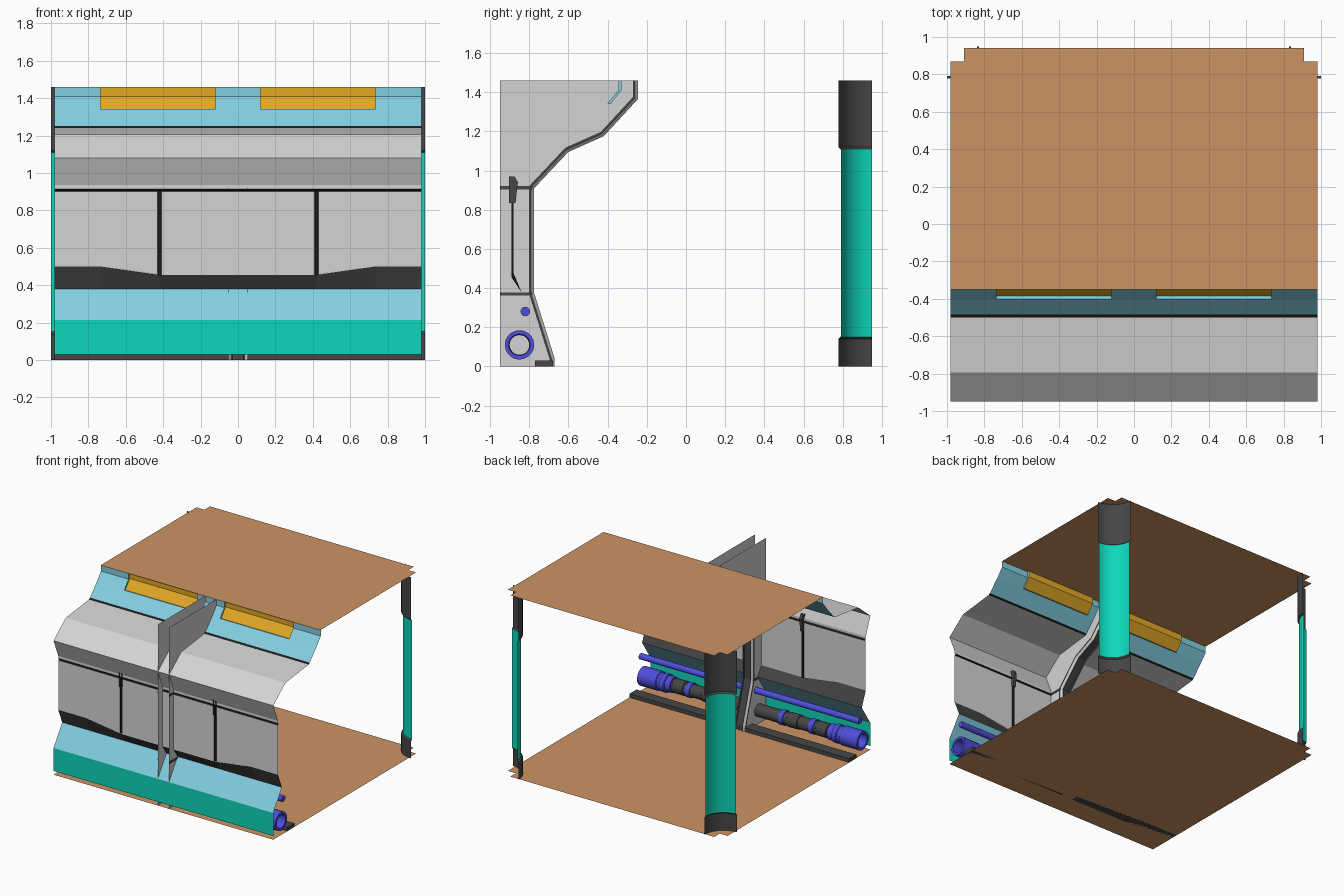
import bpy, bmesh, math
from mathutils import Vector

cube = bpy.data.objects.get("Cube")
if cube:
    bpy.data.objects.remove(cube, do_unlink=True)


def material(name, *rgb):
    lin = [(c / 255 / 12.92) if c < 11 else ((c / 255 + 0.055) / 1.055) ** 2.4 for c in rgb]
    m = bpy.data.materials.new(name)
    m.use_nodes = True
    m.diffuse_color = (*lin, 1)
    m.node_tree.nodes["Principled BSDF"].inputs["Base Color"].default_value = (*lin, 1)
    return m


GREY = material("light grey", 212, 212, 212)
DARK = material("dark grey", 70, 70, 70)
BLACK = material("black", 30, 30, 32)
BLUE = material("pale blue", 132, 207, 226)
GREEN = material("teal green", 14, 214, 186)
AMBER = material("amber", 225, 168, 38)
VIOLET = material("violet blue", 78, 78, 220)
TAN = material("tan", 204, 148, 100)

W = 0.98       # half width of the wall
H = 1.46       # ceiling height
ROOM = Vector((0, 0, 0.7))


def finish(name, bm, mat, inward=True, smooth=False):
    """Turn a bmesh into an object; open sheets face the room."""
    bm.normal_update()
    if inward:
        for f in bm.faces:
            if f.normal.dot(ROOM - f.calc_center_median()) < 0:
                f.normal_flip()
    else:
        bmesh.ops.recalc_face_normals(bm, faces=bm.faces)
    for f in bm.faces:
        f.smooth = smooth
    me = bpy.data.meshes.new(name)
    bm.to_mesh(me)
    bm.free()
    me.materials.append(mat)
    ob = bpy.data.objects.new(name, me)
    bpy.context.collection.objects.link(ob)
    if smooth:
        bpy.ops.object.select_all(action='DESELECT')
        ob.select_set(True)
        bpy.context.view_layer.objects.active = ob
        bpy.ops.object.shade_smooth_by_angle(angle=math.radians(35))
    return ob


def loft(name, mat, rails, closed=False, **kw):
    """Quads between successive rails of equal length."""
    bm = bmesh.new()
    rows = [[bm.verts.new(p) for p in r] for r in rails]
    for a, b in zip(rows, rows[1:]):
        n = len(a)
        for i in range(n if closed else n - 1):
            j = (i + 1) % n
            bm.faces.new((a[i], a[j], b[j], b[i]))
    return finish(name, bm, mat, **kw)


def polygon(name, mat, points, **kw):
    bm = bmesh.new()
    bm.faces.new([bm.verts.new(p) for p in points])
    return finish(name, bm, mat, **kw)


def strip(name, mat, profile, x0=-W, x1=W):
    """Sheet with a (y, z) profile swept across x."""
    return loft(name, mat, [[(x0, y, z), (x1, y, z)] for y, z in profile])


def box(name, mat, lo, hi):
    bm = bmesh.new()
    bmesh.ops.create_cube(bm, size=1)
    for v in bm.verts:
        v.co = [(a + b) / 2 + c * (b - a) for a, b, c in zip(lo, hi, v.co)]
    return finish(name, bm, mat, inward=False)


def tube(name, mat, y, z, profile, sides=20):
    """Pipe along x from (x, radius) pairs."""
    rails = []
    for x, r in profile:
        angles = [2 * math.pi * i / sides for i in range(sides)]
        rails.append([(x, y + r * math.cos(a), z + r * math.sin(a)) for a in angles])
    return loft(name, mat, rails, closed=True, inward=False, smooth=True)


# Floor and ceiling sheets with notched rear corners
for name, z, front in (("floor", 0, -0.95), ("ceiling", H, -0.35)):
    half = [(W, front), (W, 0.87), (0.91, 0.87), (0.91, 0.94)]
    ring = half + [(-x, y) for x, y in reversed(half)]
    polygon(name, TAN, [(x, y, z) for x, y in ring])

# Wall bands from bottom to top
DOOR = -0.89
strip("lower_wall", GREEN, [(-0.95, 0.03), (-0.95, 0.215)])
strip("lower_slope", BLUE, [(-0.95, 0.215), (-0.84, 0.38)])
edge = [(-W, 0.5), (-0.735, 0.5), (-0.42, 0.455), (0.42, 0.455), (0.735, 0.5), (W, 0.5)]
loft("door_sill", DARK, [[(x, -0.84, 0.38) for x, z in edge],
                         [(x, DOOR, z) for x, z in edge]])
strip("door_top_seam", BLACK, [(DOOR, 0.9), (DOOR + 0.01, 0.905), (DOOR, 0.915)])
strip("locker_wall", GREY, [(DOOR, 0.915), (DOOR, 0.935), (-0.95, 1.08),
                            (-0.795, 1.205), (-0.5, 1.24)])
strip("locker_seam", BLACK, [(-0.5, 1.24), (-0.485, 1.25)])

# Three doors, seams and latches
loft("middle_door", GREY, [[(s * 0.41, DOOR, z) for s in (-1, 1)] for z in (0.455, 0.9)])
for s, side in ((1, "left"), (-1, "right")):
    bottom = [(0.43, 0.457), (0.735, 0.5), (W, 0.5)]
    loft(side + "_door", GREY, [[(s * x, DOOR, z) for x, z in bottom],
                                [(s * x, DOOR, 0.9) for x, z in bottom]])
    seam = [(0.41, DOOR), (0.413, DOOR + 0.01), (0.427, DOOR + 0.01), (0.43, DOOR)]
    loft(side + "_door_seam", BLACK, [[(s * x, y, z) for x, y in seam] for z in (0.455, 0.9)])
    latch = [(-0.903, 0.835), (-0.903, 0.97), (-0.875, 0.97), (-0.858, 0.94), (-0.87, 0.835)]
    for k in (-1, 1):
        polygon(side + "_latch_plate", DARK, [(s * 0.42 + k * 0.011, y, z) for y, z in latch])
    loft(side + "_latch_grip", DARK, [[(s * 0.42 + k * 0.011, y, z) for k in (-1, 1)]
                                      for y, z in latch[2:]])

# Upper slope with openings for the two lamps
low, mid, bend, top = (-0.485, 1.25), (-0.4, 1.343), (-0.345, 1.41), (-0.345, H)
LAMP = (0.12, 0.735)
strip("upper_slope", BLUE, [low, mid])
for x0, x1 in ((-W, -LAMP[1]), (-LAMP[0], LAMP[0]), (LAMP[1], W)):
    strip("upper_slope_panel", BLUE, [mid, bend, top], x0, x1)
outer = [mid, bend, top]
inner = [(y + 0.015, z - 0.005 * (z < 1.4)) for y, z in outer]
for s, side in ((1, "left"), (-1, "right")):
    strip(side + "_lamp", AMBER, inner, s * LAMP[0], s * LAMP[1])
    strip(side + "_lamp_lower_rim", BLUE, [mid, inner[0]], s * LAMP[0], s * LAMP[1])
    for x in LAMP:
        loft(side + "_lamp_side_rim", BLUE,
             [[(s * x, y, z) for y, z in line] for line in (outer, inner)])

# Centre rib: two side plates and a bevelled inner edge
RIB = [Vector(p) for p in ((-0.67, 0), (-0.67, 0.04), (-0.775, 0.375), (-0.775, 0.91),
                           (-0.6, 1.095), (-0.42, 1.175), (-0.245, 1.365), (-0.245, H))]


def rib_line(x, depth):
    """Rib profile moved back by depth with mitred corners."""
    pts = []
    for i, p in enumerate(RIB):
        dirs = [(b - a).normalized() for a, b in zip(RIB[max(i - 1, 0):], RIB[i:i + 2] if i == 0 else RIB[i:])][:2]
        if i == 0:
            dirs = [(RIB[1] - p).normalized()]
        normals = [Vector((d.y, -d.x)) for d in dirs]
        n = sum(normals, Vector((0, 0))).normalized()
        q = p - n * depth / max(n.dot(normals[0]), 0.5)
        pts.append((x, q.x, min(max(q.y, 0), H) if 0 < i < len(RIB) - 1 else p.y))
    return pts


for s, side in ((1, "left"), (-1, "right")):
    x = s * 0.05
    polygon(side + "_rib_plate", GREY, [(x, -0.95, 0)] + rib_line(x, 0.026) + [(x, -0.95, H)])
    loft(side + "_rib_groove", DARK, [rib_line(x, 0.026), rib_line(x, 0.016)])
    loft(side + "_rib_bevel", GREY, [rib_line(x, 0.016), rib_line(s * 0.034, 0)])
    loft(side + "_rib_lip", DARK, [rib_line(s * 0.034, 0), rib_line(s * 0.03, 0.012)])
    for z in (0.37, 0.912):
        xs = sorted((x, x + s * 0.004))
        box(side + "_rib_seam", DARK, (xs[0], -0.95, z - 0.008), (xs[1], -0.785, z + 0.008))
loft("rib_channel", DARK, [rib_line(-0.03, 0.012), rib_line(0.03, 0.012)])

# Pipes and floor ledge on the room side
for s, side in ((1, "left"), (-1, "right")):
    def run(name, mat, y, z, profile):
        tube(side + name, mat, y, z, [(s * x, r) for x, r in profile])

    run("_pipe", DARK, -0.85, 0.11, [(0.05, 0.05), (0.72, 0.05)])
    run("_pipe_end", VIOLET, -0.85, 0.11,
        [(0.74, 0.05), (W, 0.055), (W, 0.075), (0.82, 0.075), (0.815, 0.066), (0.79, 0.066),
         (0.785, 0.072), (0.75, 0.072), (0.745, 0.062), (0.7, 0.062), (0.7, 0.05)])
    for x in (0.28, 0.55):
        run("_pipe_ring", VIOLET, -0.85, 0.11,
            [(x - 0.02, 0.05), (x - 0.02, 0.058), (x + 0.02, 0.058), (x + 0.02, 0.05)])
    for x in (0.38, 0.64):
        run("_pipe_sleeve", DARK, -0.85, 0.11,
            [(x - 0.05, 0.05), (x - 0.045, 0.056), (x + 0.045, 0.056), (x + 0.05, 0.05)])
    run("_thin_pipe", VIOLET, -0.82, 0.28, [(0.05, 0), (0.05, 0.024), (W, 0.024), (W, 0)])
    xs = sorted((s * 0.05, s * W))
    box(side + "_floor_ledge", DARK, (xs[0], -0.77, 0), (xs[1], -0.68, 0.03))

# Concave rear corner columns
for s, side in ((1, "left"), (-1, "right")):
    def arc(r, z):
        angles = [math.pi / 2 * i / 10 for i in range(11)]
        return [(s * (1 - r * math.sin(a)), 0.95 - r * math.cos(a), z) for a in angles]

    loft(side + "_column", GREEN, [arc(0.16, 0.15), arc(0.16, 1.11)], smooth=True)
    loft(side + "_column_foot", DARK, [arc(0.172, 0), arc(0.172, 0.14), arc(0.16, 0.152)], smooth=True)
    loft(side + "_column_head", DARK, [arc(0.16, 1.108), arc(0.172, 1.12), arc(0.172, H)], smooth=True)
